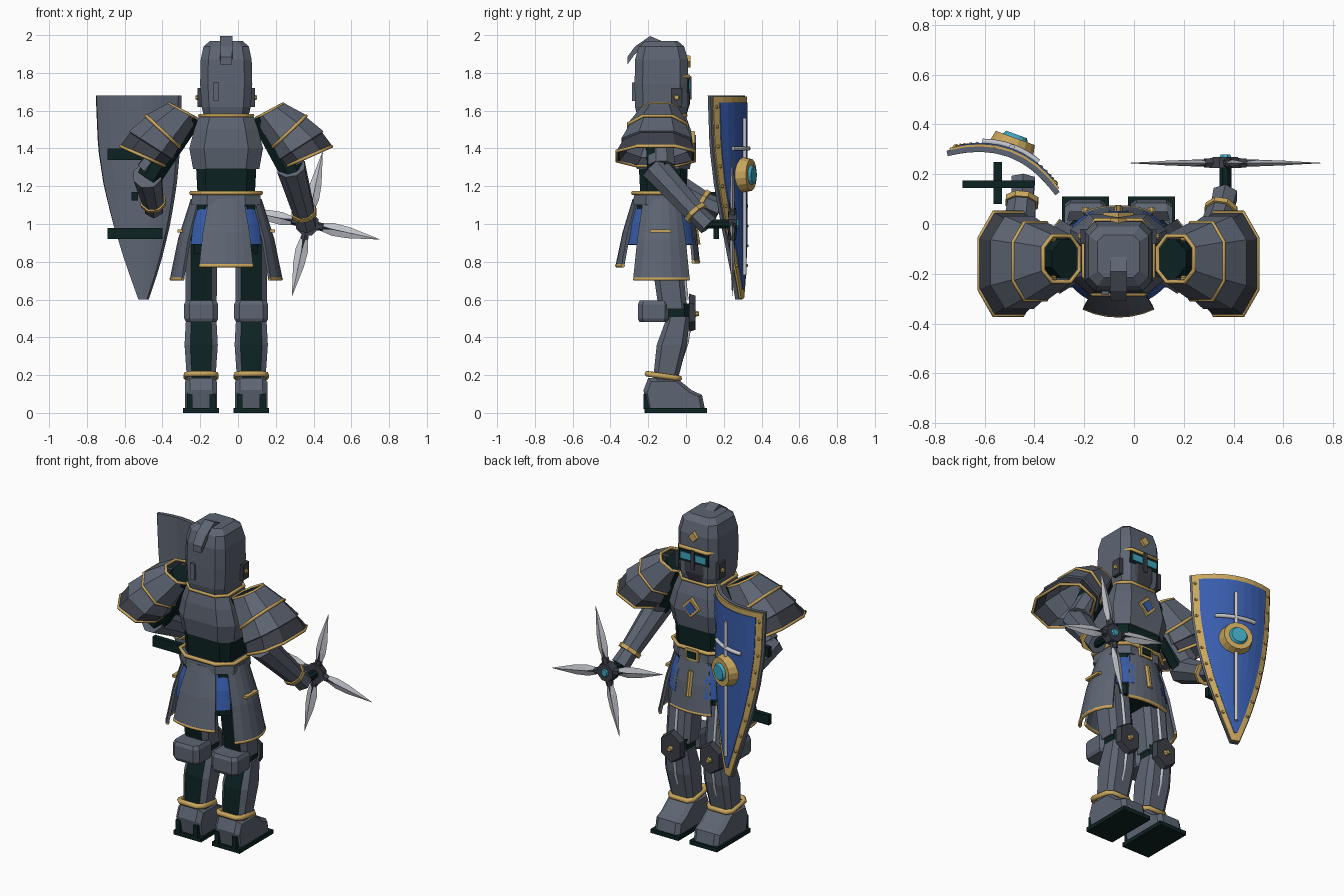
import bpy, bmesh, math
from mathutils import Vector as V

old = bpy.data.objects.get("Cube")
if old:
    bpy.data.objects.remove(old, do_unlink=True)

CX, CY = -0.0625, -0.13          # body axis
SIDES = (("left", 1), ("right", -1))


def mat(name, r, g, b):
    m = bpy.data.materials.new(name)
    m.use_nodes = True
    m.diffuse_color = (r, g, b, 1)
    m.node_tree.nodes["Principled BSDF"].inputs["Base Color"].default_value = (r, g, b, 1)
    return m


STEEL = mat("steel grey", .11, .13, .17)
DARK = mat("dark steel", .045, .05, .065)
CLOTH = mat("black green cloth", .004, .016, .016)
GOLD = mat("gold", .58, .38, .11)
BLUE = mat("royal blue", .04, .11, .42)
SILVER = mat("silver", .55, .57, .62)
TEAL = mat("teal glass", .05, .38, .52)


def finish(name, bm, mats, rule=None, thick=0):
    bmesh.ops.recalc_face_normals(bm, faces=bm.faces)
    if rule:
        for f in bm.faces:
            f.material_index = rule(f.normal, f.calc_center_median())
    me = bpy.data.meshes.new(name)
    bm.to_mesh(me)
    bm.free()
    ob = bpy.data.objects.new(name, me)
    bpy.context.collection.objects.link(ob)
    for m in mats if isinstance(mats, list) else [mats]:
        me.materials.append(m)
    if thick:
        s = ob.modifiers.new("thickness", "SOLIDIFY")
        s.thickness, s.offset = thick, 0
    return ob


def loft(name, rings, mats, rule=None, closed=True, caps=True, thick=0):
    bm = bmesh.new()
    rows = [[bm.verts.new(p) for p in r] for r in rings]
    n = len(rows[0])
    for a, b in zip(rows, rows[1:]):
        for i in range(n if closed else n - 1):
            j = (i + 1) % n
            bm.faces.new((a[i], a[j], b[j], b[i]))
    if caps:
        bm.faces.new(rows[0])
        bm.faces.new(rows[-1])
    return finish(name, bm, mats, rule, thick)


def ring(c, u, v, chamfer=.3):
    """Chamfered rectangle spanned by the half axes u and v."""
    k = 1 - chamfer
    pts = [(1, -k), (1, k), (k, 1), (-k, 1), (-1, k), (-1, -k), (-k, -1), (k, -1)]
    return [V(c) + V(u) * a + V(v) * b for a, b in pts]


def stack(name, levels, mats, chamfer=.3, rule=None, x=CX):
    """Upright body from (z, y, half width, half depth) levels."""
    return loft(name, [ring((x, y, z), (hx, 0, 0), (0, hy, 0), chamfer)
                       for z, y, hx, hy in levels], mats, rule)


def limb(name, p0, p1, r0, r1, mats, n=8, phase=.5, sv=1, rule=None):
    p0, p1 = V(p0), V(p1)
    d = (p1 - p0).normalized()
    ref = V((0, 1, 0)) if abs(d.x) > .9 else V((1, 0, 0))
    u = (ref - d * ref.dot(d)).normalized()
    v = d.cross(u) * sv
    ang = [(i + phase) * 2 * math.pi / n for i in range(n)]
    return loft(name, [[p + (u * math.cos(a) + v * math.sin(a)) * r for a in ang]
                       for p, r in ((p0, r0), (p1, r1))], mats, rule)


def box(name, x0, x1, y0, y1, z0, z1, m):
    c = [(x0, y0), (x1, y0), (x1, y1), (x0, y1)]
    return loft(name, [[(x, y, z) for x, y in c] for z in (z0, z1)], m)


def tube(name, pts, r, m, cyclic=False):
    cu = bpy.data.curves.new(name, "CURVE")
    cu.dimensions, cu.bevel_depth, cu.bevel_resolution, cu.use_fill_caps = "3D", r, 1, True
    s = cu.splines.new("POLY")
    s.points.add(len(pts) - 1)
    for q, p in zip(s.points, pts):
        q.co = (*p, 1)
    s.use_cyclic_u = cyclic
    cu.materials.append(m)
    bpy.context.collection.objects.link(bpy.data.objects.new(name, cu))


# Torso, waist and belt
stack("waist", [(1.12, -.12, .15, .12), (1.31, -.12, .16, .13)], CLOTH)
stack("cuirass", [(1.29, -.12, .175, .14), (1.40, -.12, .195, .16),
                  (1.50, -.125, .17, .15), (1.57, -.13, .145, .13)], STEEL, .4)
stack("hips", [(.84, CY, .17, .13), (1.12, CY, .16, .13)], CLOTH)
stack("belt", [(1.10, CY, .185, .15), (1.16, CY, .18, .145)], STEEL, .45)
tube("belt_trim", ring((CX, CY, 1.165), (.185, 0, 0), (0, .15, 0), .45), .012, GOLD, True)
tube("collar_trim", ring((CX, CY, 1.575), (.14, 0, 0), (0, .13, 0), .4), .01, GOLD, True)
box("buckle", CX - .045, CX + .045, .01, .035, 1.10, 1.17, GOLD)
box("buckle_inset", CX - .03, CX + .03, .03, .041, 1.115, 1.155, CLOTH)
limb("chest_badge", (CX, .02, 1.43), (CX, .047, 1.43), .065, .06, GOLD, 4, 0)
limb("chest_gem", (CX, .04, 1.43), (CX, .053, 1.43), .04, .04, BLUE, 4, 0)

# Helmet
stack("helmet", [(1.56, CY, .115, .125), (1.62, CY, .13, .14), (1.74, CY, .138, .142),
                 (1.87, CY, .135, .14), (1.94, CY, .12, .12), (1.97, CY, .085, .085)], STEEL)
box("visor_slot", CX - .1, CX + .1, -.01, .016, 1.695, 1.77, CLOTH)
loft("face_guard", [[(CX + a * w, y, z) for a, y in ((-1, -.02), (-.45, f), (.45, f), (1, -.02))]
                    for z, w, f in ((1.57, .09, .0), (1.64, .11, .022), (1.70, .11, .02))], DARK)
box("nose_guard", CX - .012, CX + .012, 0, .028, 1.66, 1.78, DARK)
tube("brow_trim", [(CX + x, y, 1.78) for x, y in ((-.125, -.04), (-.09, .014), (.09, .014), (.125, -.04))],
     .012, GOLD)
limb("forehead_badge", (CX, 0, 1.86), (CX, .025, 1.86), .035, .03, GOLD, 4, 0)
box("back_latch", -.13, -.1, -.285, -.26, 1.65, 1.75, STEEL)
crest = [(-.31, 1.875), (-.27, 1.93), (-.19, 1.985), (-.12, 1.955), (-.1, 1.93)]
loft("crest", [[(CX - w, y, z - .03), (CX + w, y, z - .03), (CX + w, y, z + .01), (CX - w, y, z + .01)]
               for (y, z), w in zip(crest, (.03, .034, .034, .034, .03))], STEEL)
for side, s in SIDES:
    x = CX + s * .05
    box(side + "_eye", x - .036, x + .036, .01, .021, 1.712, 1.752, TEAL)
    x = CX + s * .14
    box(side + "_ear_plate", x - .012, x + .012, -.08, -.02, 1.62, 1.72, DARK)
    limb(side + "_ear_stud", (x, -.05, 1.67), (x + s * .022, -.05, 1.67), .018, .012, GOLD)


# Flared skirt panels with gold hems, blue cloth between them
def panel(name, mid, half, top, bot, m, hem=True):
    (z0, rx0, ry0), (z1, rx1, ry1) = top, bot
    angs = [math.radians(mid + half * (i / 3 - 1)) for i in range(7)]
    rows = [[V((CX + rx * math.cos(a), CY + ry * math.sin(a), z)) for a in angs]
            for z, rx, ry in (top, ((z0 + z1) / 2, (rx0 + rx1) / 2 + .012, (ry0 + ry1) / 2 + .008), bot)]
    loft(name, rows, m, closed=False, caps=False, thick=.016)
    if hem:
        tube(name + "_hem", rows[-1], .011, GOLD)


for side, mid in (("left", 0), ("right", 180)):
    panel(side + "_skirt", mid, 38, (1.13, .18, .15), (.71, .29, .235), STEEL)
    x = CX + (.245 if mid == 0 else -.245)
    box(side + "_skirt_clasp", x - .014, x + .014, -.19, -.08, .955, .97, GOLD)
panel("front_skirt", 90, 30, (1.13, .18, .145), (.80, .28, .195), STEEL)
panel("back_skirt", 270, 30, (1.13, .18, .145), (.78, .28, .235), STEEL)
for k, mid in enumerate((50, 130, 230, 310)):
    panel("cloth_strip_%d" % (k + 1), mid, 14, (1.12, .165, .14), (.89, .225, .195), BLUE, False)
limb("skirt_badge", (CX, .035, 1.04), (CX, .06, .89), .018, .018, GOLD)


# Legs
def back_dark(n, c):
    return 1 if n.y < -.8 else 0


for side, s in SIDES:
    x = CX + s * .1325
    stack(side + "_thigh", [(.55, -.07, .082, .075), (.97, -.12, .085, .085)],
          [STEEL, CLOTH], .35, back_dark, x)
    stack(side + "_shin", [(.17, -.11, .075, .065), (.36, -.075, .088, .08), (.51, -.04, .08, .06)],
          [STEEL, CLOTH], .35, back_dark, x)
    stack(side + "_knee_band", [(.48, -.17, .08, .075), (.50, -.17, .09, .085),
                                (.575, -.17, .09, .085), (.595, -.17, .08, .075)], STEEL, .3, None, x)
    stack(side + "_knee_joint", [(.49, -.06, .07, .075), (.58, -.06, .07, .075)], CLOTH, .3, None, x)
    limb(side + "_knee_plate", (x, .015, .53), (x, .05, .53), .085, .075, DARK, 6, .5, 1.2)
    limb(side + "_knee_stud", (x, .045, .525), (x, .068, .525), .02, .012, GOLD)
    tube(side + "_thigh_stripe", [(x, -.035, .95), (x, .005, .6)], .01, SILVER)
    tube(side + "_shin_stripe", [(x, -.045, .22), (x, .005, .37), (x, .02, .46)], .01, SILVER)
    tube(side + "_ankle_trim", ring((x, -.12, .195), (.078, 0, 0), (0, .085, -.012)), .016, GOLD, True)
    box(side + "_sole", x - .095, x + .095, -.22, .11, 0, .025, CLOTH)
    foot = [(-.205, .02), (-.225, .12), (-.2, .185), (-.05, .185), (.03, .12), (.085, .095), (.1, .02)]
    loft(side + "_boot", [[(x + dx, CY / 2 + (y - CY / 2) * k, .02 + (z - .02) * k) for y, z in foot]
                          for dx, k in ((-.085, .88), (-.06, 1), (.06, 1), (.085, .88))], STEEL)
    for dx in (-.06, .06):
        box(side + "_heel_tab", x + dx - .015, x + dx + .015, -.225, -.19, .02, .1, CLOTH)

# Shoulder plates: (inner x, inner z), (outer x, outer z), half depth, y
TIERS = [((.16, 1.56), (.30, 1.635), .09, -.14), ((.25, 1.41), (.42, 1.57), .15, -.15),
         ((.29, 1.345), (.51, 1.485), .18, -.155), ((.33, 1.31), (.555, 1.41), .20, -.16)]
for side, s in SIDES:
    def tier(k, grow=1.0):
        (a, za), (b, zb), h, y = TIERS[k]
        return ring((CX + s * (a + b) / 2, y, (za + zb) / 2),
                    (s * (b - a) / 2 * grow, 0, (zb - za) / 2 * grow), (0, h * grow, 0), .5)
    for k in range(3):
        loft("%s_shoulder_plate_%d" % (side, k + 1), [tier(k, .93 if k else 1), tier(k + 1)],
             DARK if k == 2 else STEEL, caps=False, thick=.016)
    for k in (0, 1, 3):
        tube("%s_shoulder_trim_%d" % (side, k), tier(k, 1.03), .009, GOLD, True)
    for y in (-.22, -.06):
        x = CX + s * .26
        limb(side + "_shoulder_rivet", (x, y, 1.56), (x + s * .02, y, 1.6), .014, .01, GOLD)

# Arms
ARMS = {"left": ((.29, -.14, 1.27), (.35, .05, 1.06), (.367, .12, .99)),
        "right": ((-.475, -.12, 1.24), (-.45, .09, 1.12), (-.445, .18, 1.08))}
for side, s in SIDES:
    elbow, wrist, hand = (V(p) for p in ARMS[side])
    limb(side + "_upper_arm", (CX + s * .2, -.14, 1.58), elbow, .085, .07, CLOTH)
    limb(side + "_arm_guard", (CX + s * .27, -.13, 1.45), elbow + V((0, .01, .03)), .07, .075, STEEL)
    limb(side + "_forearm", elbow + (elbow - wrist) * .15, wrist, .08, .06, STEEL)
    d = (wrist - elbow).normalized()
    limb(side + "_cuff", wrist - d * .012, wrist + d * .012, .07, .07, GOLD)
    limb(side + "_hand", wrist, hand, .05, .055, STEEL, 6)

# Four-bladed star weapon
HUB = V((.367, .245, 1.0))
limb("star_grip", HUB + V((0, -.15, 0)), HUB, .026, .026, CLOTH)
limb("star_hub", HUB + V((0, -.02, 0)), HUB + V((0, .025, 0)), .065, .055, DARK)
limb("star_gem", HUB + V((0, .02, 0)), HUB + V((0, .035, 0)), .028, .02, TEAL)
for k in range(4):
    a = math.radians(-12 + 90 * k)
    d, w, t = V((math.cos(a), 0, math.sin(a))), V((-math.sin(a), 0, math.cos(a))), V((0, 1, 0))
    loft("star_blade_%d" % (k + 1), [[HUB + d * r + o for o in (w * h, t * e, w * -h, t * -e)]
         for r, h, e in ((.05, .016, .01), (.14, .034, .012), (.22, .03, .01), (.39, .001, .001))], SILVER)
    limb("star_fuller_%d" % (k + 1), HUB + d * .06, HUB + d * .25, .016, .009, DARK, 4, 0)
    limb("star_socket_%d" % (k + 1), HUB + d * .04, HUB + d * .085, .024, .02, DARK, 6)

# Curved shield
YAW = math.radians(20)
AXIS, NORMAL = V((math.cos(YAW), -math.sin(YAW), 0)), V((math.sin(YAW), math.cos(YAW), 0))
OUTLINE = [(.6, .025), (.7, .062), (.8, .098), (1.0, .157), (1.2, .2), (1.4, .226), (1.68, .236)]


def half_width(z):
    for (z0, w0), (z1, w1) in zip(OUTLINE, OUTLINE[1:]):
        if z <= z1:
            return w0 + (w1 - w0) * (z - z0) / (z1 - z0)
    return OUTLINE[-1][1]


def on_shield(u, z, out=0):
    return V((-.53, .2, z)) + AXIS * u + NORMAL * (.085 * (1 - (u / .24) ** 2) + out)


def sheet(name, inset, out, thick, m):
    z0, z1 = .6 + inset * 1.5, 1.68 - inset
    rows = []
    for i in range(15):
        z = z0 + (z1 - z0) * i / 14
        w = max(half_width(z) - inset, .006)
        rows.append([on_shield(w * (j / 4 - 1), z, out) for j in range(9)])
    loft(name, rows, m, closed=False, caps=False, thick=thick)


sheet("shield_body", 0, 0, .022, STEEL)
sheet("shield_rim", .004, .016, .012, GOLD)
sheet("shield_field", .036, .022, .009, BLUE)
tube("shield_cross_post", [on_shield(0, .73, .032), on_shield(0, 1.56, .032)], .012, SILVER)
tube("shield_cross_bar", [on_shield(.03 * i, 1.40, .032) for i in range(-4, 5)], .012, SILVER)
boss = on_shield(0, 1.26)
limb("shield_boss", boss, boss + NORMAL * .07, .1, .085, GOLD, 16)
limb("shield_gem", boss + NORMAL * .06, boss + NORMAL * .085, .06, .045, TEAL, 16)
for i in range(9):
    z = .78 + i * .105
    for s in (-1, 1):
        u = s * (half_width(z) - .018)
        limb("shield_rivet", on_shield(u, z, .02), on_shield(u, z, .03), .011, .007, GOLD, 6)
for name, z in (("upper", 1.34), ("lower", .92)):
    box(name + "_shield_strap", -.69, -.40, .145, .175, z, z + .06, CLOTH)
box("shield_handle", -.565, -.53, .08, .25, 1.125, 1.17, CLOTH)
